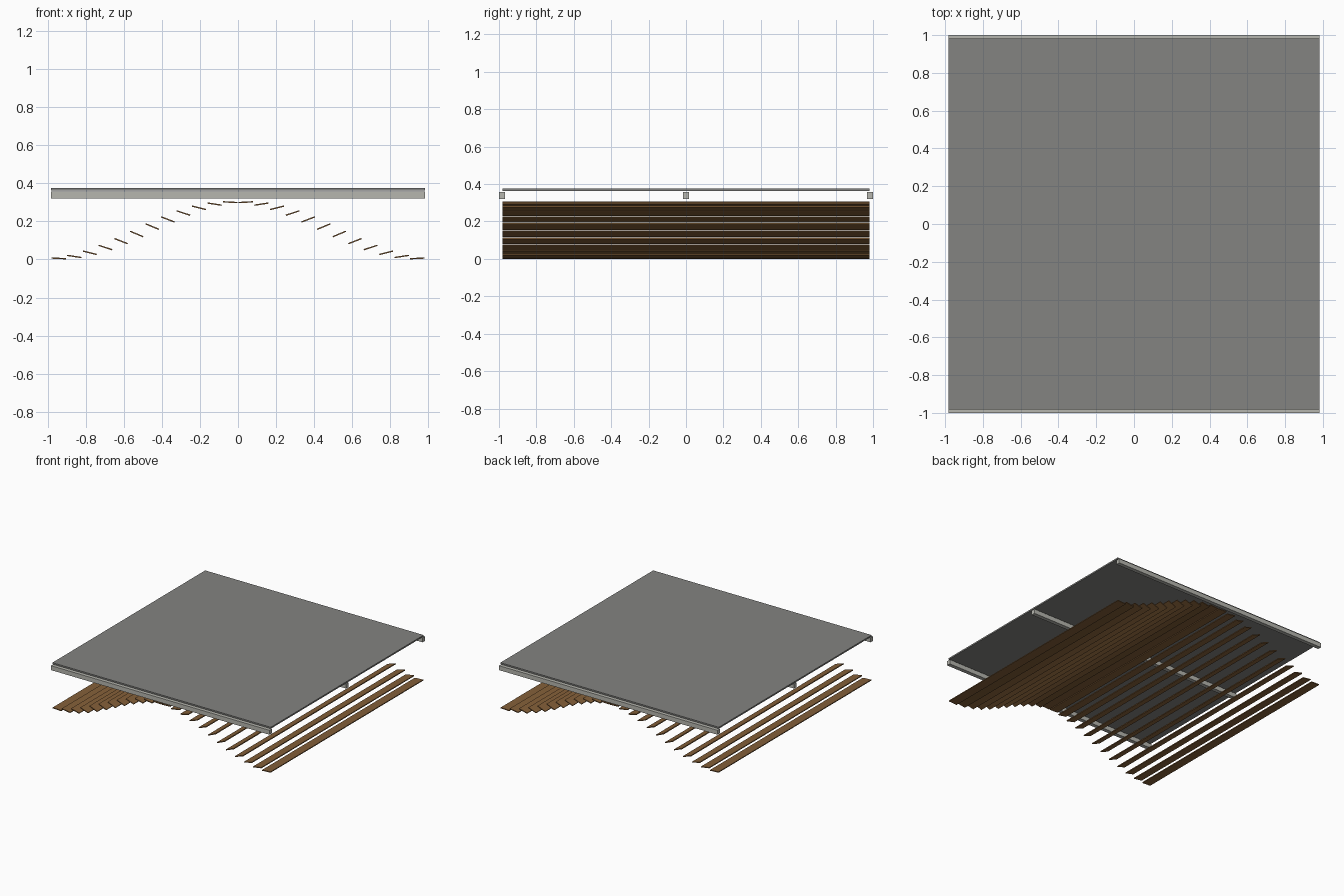
import bpy, math

if "Cube" in bpy.data.objects:
    bpy.data.objects.remove(bpy.data.objects["Cube"])


def material(name, rgb):
    m = bpy.data.materials.new(name)
    m.diffuse_color = (*rgb, 1)
    m.use_nodes = True
    m.node_tree.nodes["Principled BSDF"].inputs["Base Color"].default_value = m.diffuse_color
    return m


WOOD = material("brown wood", (0.23, 0.115, 0.04))
PANEL = material("dark grey panel", (0.23, 0.23, 0.22))
METAL = material("light grey metal", (0.47, 0.47, 0.43))


def box(name, loc, size, mat, tilt=0.0):
    bpy.ops.mesh.primitive_cube_add(size=1)
    ob = bpy.context.object
    ob.name = name
    for v in ob.data.vertices:
        v.co = [c * s for c, s in zip(v.co, size)]
    ob.location = loc
    ob.rotation_euler = (0, tilt, 0)
    ob.data.materials.append(mat)
    return ob


# Backing panel on top
box("ceiling_panel", (0, 0, 0.369), (1.966, 1.964, 0.012), PANEL)

# Three support rails running along x
for name, y in (("front_rail", -0.984), ("middle_rail", 0), ("back_rail", 0.984)):
    box(name, (0, y, 0.339), (1.966, 0.032, 0.036), METAL)

# Wave of slats, each tilted against the slope of the wave
COUNT, PITCH = 24, 0.082
for i in range(COUNT):
    x = (i - (COUNT - 1) / 2) * PITCH
    phase = math.pi * x / 0.984
    z = 0.1535 + 0.149 * math.cos(phase)
    box(f"slat_{i + 1}", (x, 0, z), (0.075, 1.964, 0.007), WOOD,
        tilt=-0.40 * math.sin(phase))
